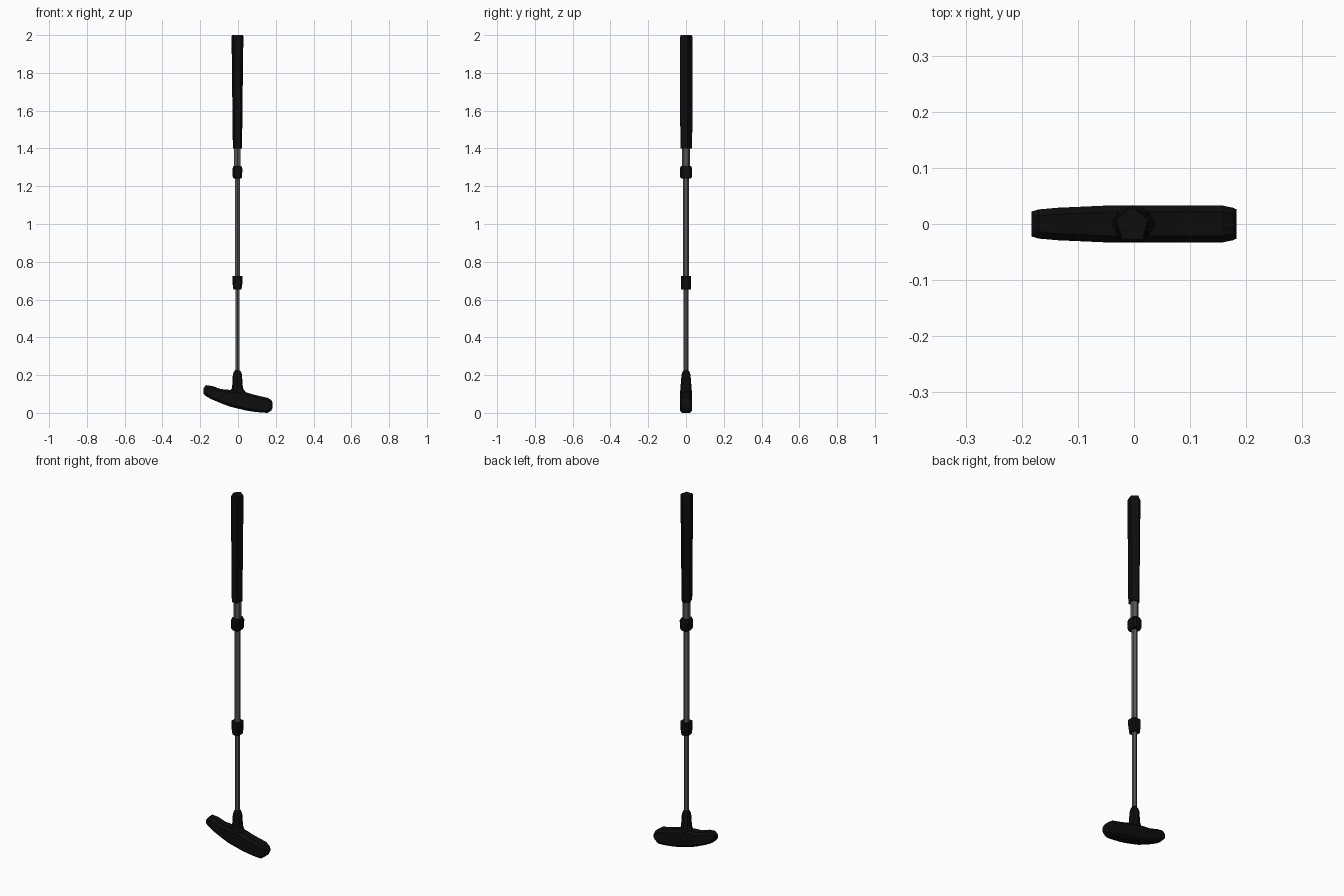
import bpy, bmesh, math

if "Cube" in bpy.data.objects:
    bpy.data.objects.remove(bpy.data.objects["Cube"])

def material(name, v):
    m = bpy.data.materials.new(name)
    m.diffuse_color = (v, v, v, 1)
    m.use_nodes = True
    m.node_tree.nodes["Principled BSDF"].inputs["Base Color"].default_value = m.diffuse_color
    return m

BLACK = material("black_rubber", 0.004)
STEEL = material("dark_steel", 0.1)
CX = -0.003  # shaft axis

def loft(name, rings, mat):
    """Skin a list of equal-length point rings and cap both ends."""
    bm = bmesh.new()
    vs = [[bm.verts.new(p) for p in r] for r in rings]
    n = len(vs[0])
    for a, b in zip(vs, vs[1:]):
        for i in range(n):
            j = (i + 1) % n
            bm.faces.new((a[i], a[j], b[j], b[i]))
    bm.faces.new(vs[0][::-1])
    bm.faces.new(vs[-1])
    bmesh.ops.recalc_face_normals(bm, faces=bm.faces)
    me = bpy.data.meshes.new(name)
    bm.to_mesh(me)
    bm.free()
    me.materials.append(mat)
    ob = bpy.data.objects.new(name, me)
    bpy.context.collection.objects.link(ob)
    return ob

def poly(z, rx, ry, n, cy=0.0):
    """Horizontal n-gon with one corner towards +y."""
    return [(CX + rx * math.sin(2 * math.pi * i / n),
             cy + ry * math.cos(2 * math.pi * i / n), z) for i in range(n)]

def chamfer_rect(w, d, c):
    return [(w, c - d), (w, d - c), (w - c, d), (c - w, d),
            (-w, d - c), (-w, c - d), (c - w, -d), (w - c, -d)]

def column(name, profile, n, mat, cy=0.0):
    return loft(name, [poly(z, rx, ry, n, cy) for z, rx, ry in profile], mat)

def collar(name, profile, c=0.010):
    return loft(name, [[(CX + x, y, z) for x, y in chamfer_rect(w, d, c)]
                       for z, w, d in profile], BLACK)

# Five-sided grip, narrowing towards the bottom in x only
column("grip", [(1.40, .025, .034), (1.44, .026, .035), (1.93, .032, .036),
                (1.955, .034, .036), (1.99, .034, .036), (2.0, .030, .032)],
       5, BLACK, -0.002)

# Telescoping shaft
for name, z0, z1, r in (("upper_shaft", 1.26, 1.42, .020),
                        ("middle_shaft", .69, 1.28, .0155),
                        ("lower_shaft", .18, .70, .013)):
    column(name, [(z0, r, r), (z1, r, r)], 6, STEEL)

# Locking collars
collar("upper_collar", [(1.24, .021, .026), (1.252, .025, .033),
                        (1.292, .026, .033), (1.306, .022, .027)])
collar("lower_collar", [(.652, .021, .026), (.69, .027, .026), (.724, .027, .026)])

# Socket joining shaft and head
column("hosel", [(.085, .055, .030), (.115, .040, .030), (.130, .030, .029),
                 (.150, .027, .028), (.200, .0245, .024), (.217, .019, .019),
                 (.226, .012, .012)], 8, BLACK)

# Curved head: x, bottom z, top z, half depth
stations = [(-.183, .103, .130, .022), (-.170, .088, .147, .026),
            (-.135, .070, .142, .029), (-.090, .051, .126, .031),
            (-.045, .034, .122, .033), (.040, .013, .110, .033),
            (.075, .007, .099, .033), (.120, .002, .088, .033),
            (.157, .000, .080, .033), (.176, .013, .068, .029),
            (.183, .026, .054, .026)]
rings = []
for x, b, t, d in stations:
    c, h = (b + t) / 2, (t - b) / 2
    rings.append([(x, y, c + z) for z, y in chamfer_rect(h, d, min(.012, h * .4))])
loft("putter_head", rings, BLACK)
